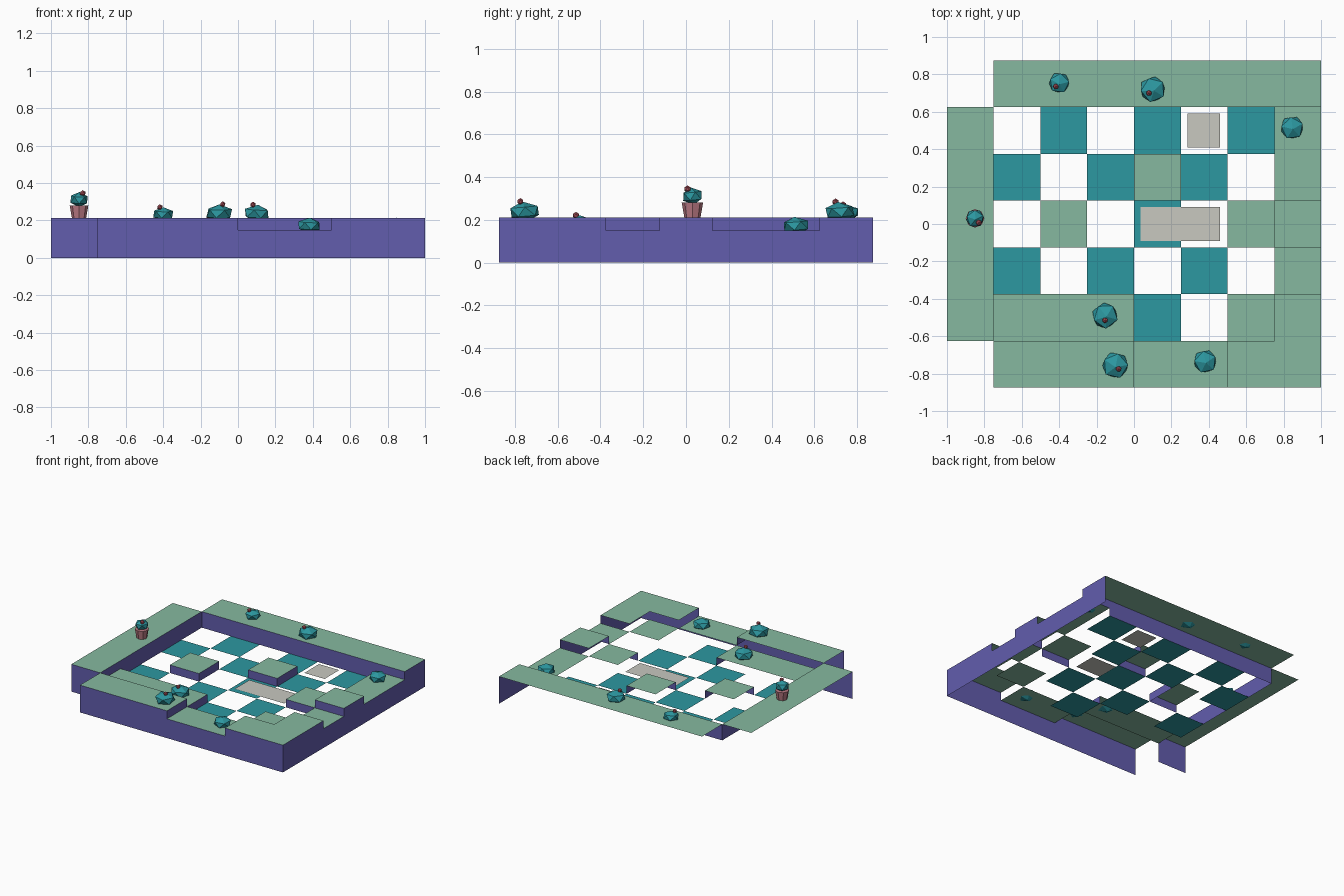
import bpy, bmesh
from math import radians
from mathutils import Matrix, Vector, Euler

cube = bpy.data.objects.get("Cube")
if cube:
    bpy.data.objects.remove(cube, do_unlink=True)


def material(name, hexcode):
    srgb = [int(hexcode[i:i + 2], 16) / 255 for i in (0, 2, 4)]
    lin = [c / 12.92 if c <= 0.04045 else ((c + 0.055) / 1.055) ** 2.4 for c in srgb]
    mat = bpy.data.materials.new(name)
    mat.use_nodes = True
    mat.diffuse_color = (*lin, 1)
    mat.node_tree.nodes["Principled BSDF"].inputs["Base Color"].default_value = (*lin, 1)
    return mat


GRASS = material("soft green", "86B9A0")
WALL = material("purple", "625DAE")
TEAL = material("teal", "2C98A1")
STONE = material("warm grey", "C8C8C0")
CLAY = material("clay pink", "BE7C86")
BERRY = material("berry red", "B4545F")


def finish(name, bm, mat):
    mesh = bpy.data.meshes.new(name)
    bm.to_mesh(mesh)
    bm.free()
    mesh.materials.append(mat)
    obj = bpy.data.objects.new(name, mesh)
    bpy.context.collection.objects.link(obj)
    return obj


def quads(name, faces, mat):
    bm = bmesh.new()
    for face in faces:
        bm.faces.new([bm.verts.new(p) for p in face])
    bmesh.ops.remove_doubles(bm, verts=bm.verts, dist=0.0005)
    return finish(name, bm, mat)


def rect(x0, y0, x1, y1, z):
    return [(x0, y0, z), (x1, y0, z), (x1, y1, z), (x0, y1, z)]


# Terrain plan, front row first: H high lawn, L low lawn, t floor tile,
# o open cell, . outside
PLAN = [".HHHLLHH",
        "HLLLtoLH",
        "HtototoL",
        "HoLotoLH",
        "HototLtoL"[:1] + "totLtoL",
        "HotototL",
        ".HHHHHHH"]
FLOOR = 0.0875
HEIGHT = {"H": 0.2125, "L": 0.15, "t": FLOOR, "o": FLOOR, ".": 0.0}
CELL = 0.25


def cell(row, col):
    if 0 <= row < len(PLAN) and 0 <= col < len(PLAN[0]):
        return PLAN[row][col]
    return "."


lawn, tiles, walls = [], [], []
for r, line in enumerate(PLAN):
    for c, kind in enumerate(line):
        x0, y0 = c * CELL - 1, r * CELL - 0.875
        x1, y1 = x0 + CELL, y0 + CELL
        z = HEIGHT[kind]
        if kind == "t":
            tiles.append(rect(x0, y0, x1, y1, z))
        if kind not in "HL":
            continue
        lawn.append(rect(x0, y0, x1, y1, z))
        # Walls stand only on the front and the +x side of each raised cell
        front, side = HEIGHT[cell(r - 1, c)], HEIGHT[cell(r, c + 1)]
        if front < z:
            walls.append([(x0, y0, front), (x1, y0, front), (x1, y0, z), (x0, y0, z)])
        if side < z:
            walls.append([(x1, y0, side), (x1, y1, side), (x1, y1, z), (x1, y0, z)])

quads("lawn_tops", lawn, GRASS)
quads("floor_tiles", tiles, TEAL)
quads("terrace_walls", walls, WALL)

# Stone slabs lying just above the floor
quads("long_slab", [rect(0.035, -0.09, 0.46, 0.09, FLOOR + 0.006)], STONE)
quads("square_slab", [rect(0.285, 0.41, 0.46, 0.59, FLOOR + 0.006)], STONE)


def ball(name, loc, radius, height, mat, turn=0, tilt=0):
    bm = bmesh.new()
    rot = Euler((radians(tilt), 0, radians(turn))).to_matrix().to_4x4()
    size = Matrix.Diagonal((radius, radius, height, 1))
    bmesh.ops.create_icosphere(bm, subdivisions=1, radius=1,
                               matrix=Matrix.Translation(loc) @ size @ rot)
    return finish(name, bm, mat)


# Faceted bushes: x, y, ground height, radius, turn, berry offset
BUSHES = [(-0.40, 0.755, 0.2125, 0.060, 10, (-0.018, -0.02)),
          (0.10, 0.72, 0.2125, 0.074, 40, (-0.02, -0.02)),
          (0.845, 0.515, 0.15, 0.067, 25, None),
          (-0.155, -0.49, 0.15, 0.074, 55, (0, -0.025)),
          (-0.10, -0.755, 0.2125, 0.076, 5, (0.018, -0.02)),
          (0.38, -0.735, 0.15, 0.067, 30, None)]
for i, (x, y, z, rad, turn, berry) in enumerate(BUSHES, 1):
    mid = z + 0.35 * rad
    ball(f"bush_{i}", (x, y, mid), rad, 0.62 * rad, TEAL, turn, 8)
    if berry:
        ball(f"berry_{i}", (x + berry[0], y + berry[1], mid + 0.62 * rad), 0.016, 0.016, BERRY)

# Potted bush on the left lawn
bm = bmesh.new()
bmesh.ops.create_cone(bm, cap_ends=True, segments=8, radius1=0.038, radius2=0.05, depth=0.068,
                      matrix=Matrix.Translation((-0.85, 0.03, 0.2465)))
finish("pot", bm, CLAY)
ball("potted_bush", (-0.85, 0.03, 0.312), 0.052, 0.04, TEAL, 20, 8)
ball("potted_berry", (-0.83, 0.007, 0.345), 0.017, 0.017, BERRY)
